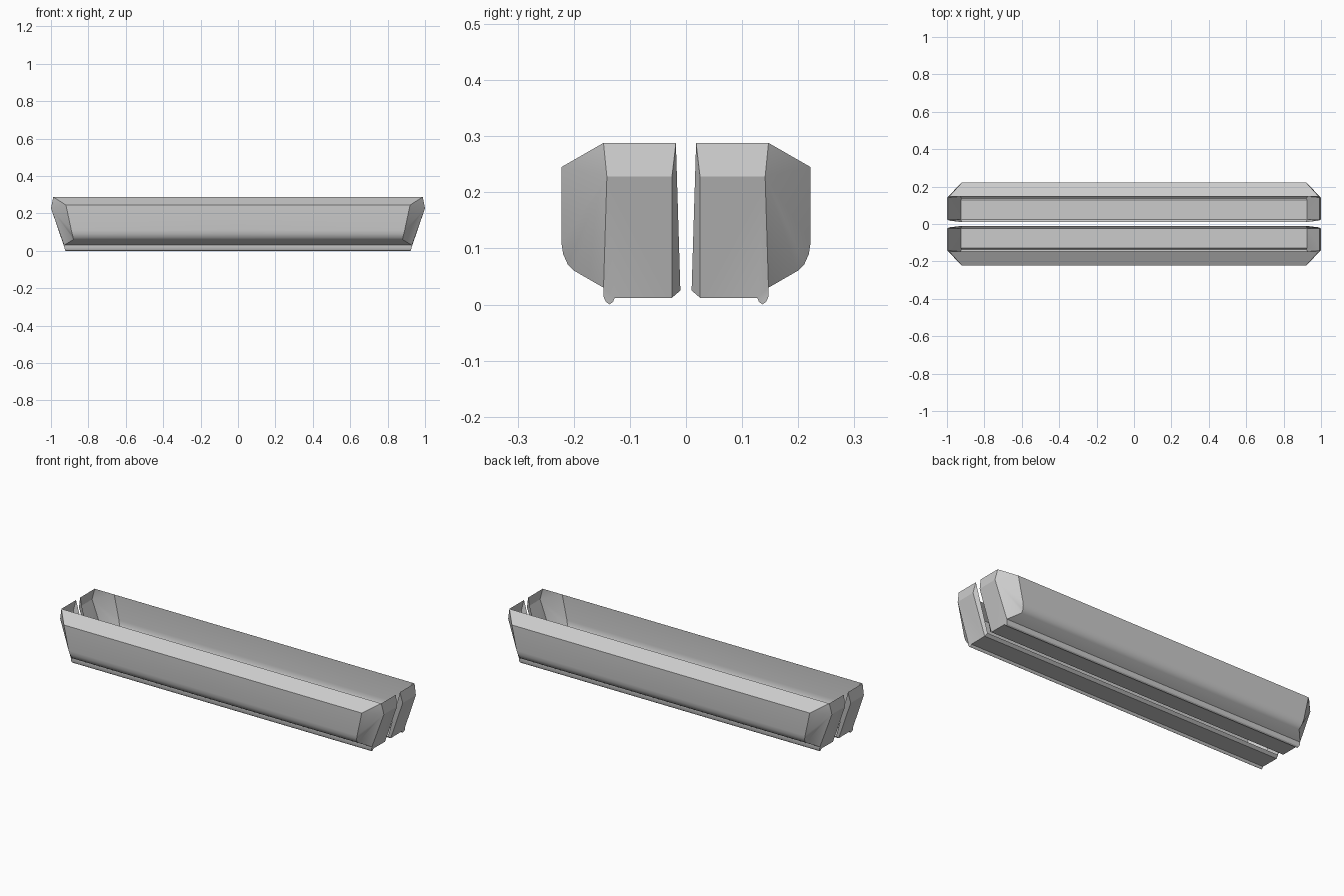
import bpy, bmesh

if "Cube" in bpy.data.objects:
    bpy.data.objects.remove(bpy.data.objects["Cube"])

# Cross-section of one trough half, rim to inner floor edge: (half length, y, z)
RIM = (.988, .147, .288)
WALL = [(.92, .222, .245), (.891, .222, .11), (.886, .219, .09),
        (.882, .211, .072), (.880, .199, .06)]
LIP = [(.93, .147, .03), (.928, .147, .014), (.925, .143, .005),
       (.923, .136, 0), (.924, .130, .005), (.925, .127, .012)]
FLOOR = [(.926, .025, .012), (.92, .010, .025)]
profile = [RIM] + WALL + LIP + FLOOR

# End wall points
BULGE_OUT = (1.0, .141, .228)
BULGE_IN = (1.0, .025, .228)
RIM_IN = (.988, .018, .288)

bm = bmesh.new()
cache = {}


def vert(p):
    if p not in cache:
        cache[p] = bm.verts.new(p)
    return cache[p]


def face(*pts):
    bm.faces.new([vert(p) for p in pts])


def center(p):
    return (0.0, p[1], p[2])


# Long side wall, lip and floor
for a, b in zip(profile, profile[1:]):
    face(center(a), center(b), b, a)

# Angled corner panel between side wall and end wall
corner = [RIM] + WALL + [LIP[0]]
for a, b in zip(corner, corner[1:]):
    face(BULGE_OUT, a, b)

# End wall with leaning top band, and inner return flap
face(RIM, BULGE_OUT, BULGE_IN, RIM_IN)
face(BULGE_OUT, LIP[0], LIP[-1])
face(BULGE_OUT, LIP[-1], FLOOR[0], BULGE_IN)
face(RIM_IN, BULGE_IN, FLOOR[0], FLOOR[1])

# Lip end cap
face(*LIP)

bmesh.ops.recalc_face_normals(bm, faces=bm.faces)
mesh = bpy.data.meshes.new("trough_shell")
bm.to_mesh(mesh)
bm.free()
shell = bpy.data.objects.new("trough_shell", mesh)
bpy.context.collection.objects.link(shell)

# Mirror the quarter along the length and across to the second half
mirror = shell.modifiers.new("mirror", 'MIRROR')
mirror.use_axis = (True, True, False)
mirror.merge_threshold = .0005

bpy.context.view_layer.objects.active = shell
shell.select_set(True)
bpy.ops.object.shade_smooth_by_angle(angle=.52)
